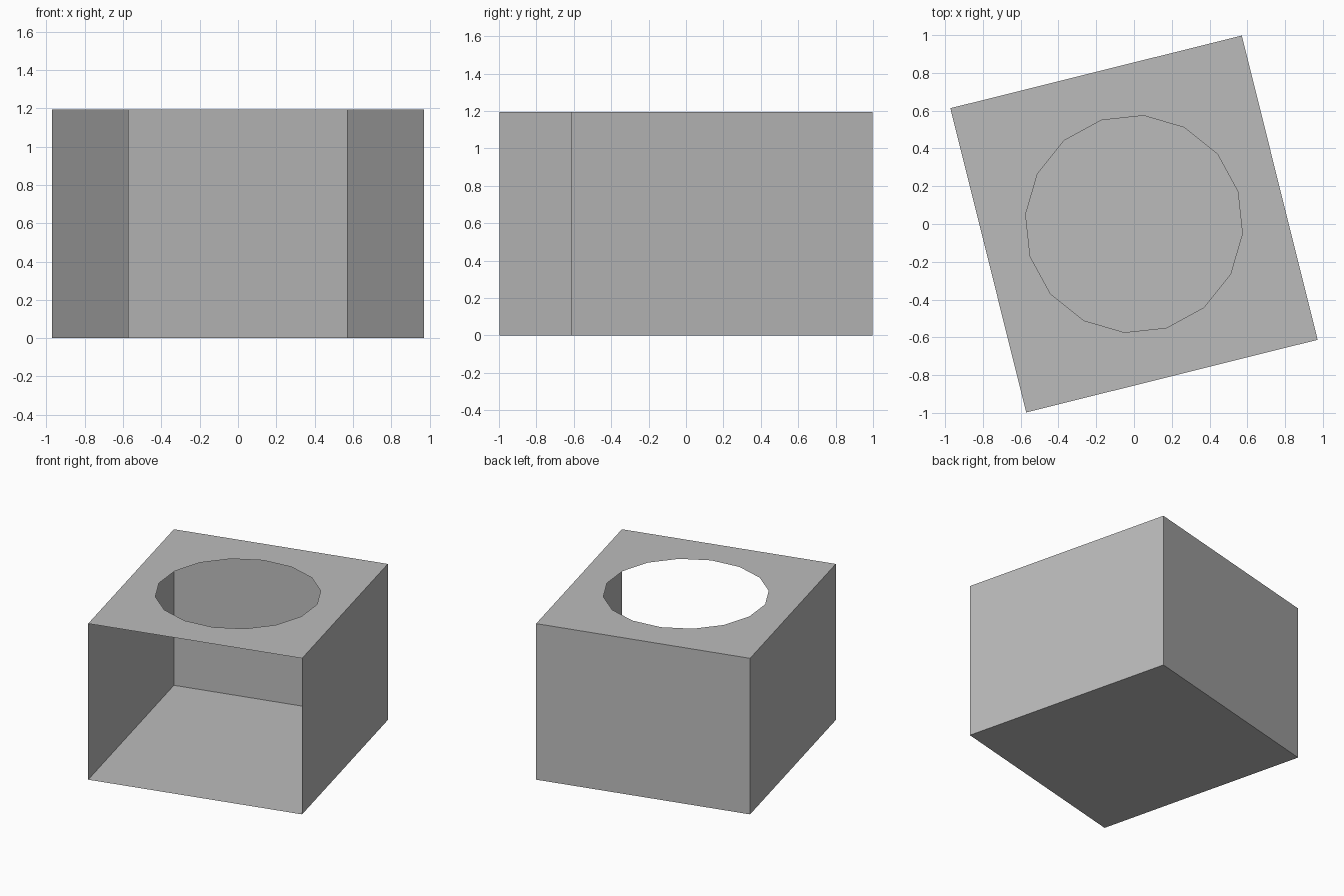
import bpy
import bmesh
from math import radians
from mathutils import Matrix

cube = bpy.data.objects.get("Cube")
if cube:
    bpy.data.objects.remove(cube, do_unlink=True)

WIDTH, DEPTH, HEIGHT = 1.59, 1.66, 1.195
TURN = radians(14)
HOLE_RADIUS, HOLE_SIDES, HOLE_TURN = 0.576, 16, radians(3.4)

grey = bpy.data.materials.new("plain grey")
grey.use_nodes = True
colour = (0.5, 0.5, 0.5, 1)
grey.diffuse_color = colour
grey.node_tree.nodes["Principled BSDF"].inputs["Base Color"].default_value = colour


def add_part(name, bm):
    """Turn a mesh into a flat-shaded object, rotated with the whole box."""
    mesh = bpy.data.meshes.new(name)
    bm.to_mesh(mesh)
    bm.free()
    mesh.materials.append(grey)
    obj = bpy.data.objects.new(name, mesh)
    obj.rotation_euler.z = TURN
    bpy.context.collection.objects.link(obj)


# Thin shell: floor, back and both side walls, with the front and top left open
bm = bmesh.new()
box = Matrix.Translation((0, 0, HEIGHT / 2)) @ Matrix.Diagonal((WIDTH, DEPTH, HEIGHT, 1))
bmesh.ops.create_cube(bm, size=1, matrix=box)
bm.normal_update()
openings = [f for f in bm.faces if f.normal.z > 0.5 or f.normal.y < -0.5]
bmesh.ops.delete(bm, geom=openings, context="FACES")
add_part("box_shell", bm)

# Roof panel with a round hole
bm = bmesh.new()
corners = [bm.verts.new((sx * WIDTH / 2, sy * DEPTH / 2, HEIGHT))
           for sx, sy in ((-1, -1), (1, -1), (1, 1), (-1, 1))]
for i, corner in enumerate(corners):
    bm.edges.new((corners[i - 1], corner))
hole = Matrix.Translation((0, 0, HEIGHT)) @ Matrix.Rotation(HOLE_TURN, 4, "Z")
bmesh.ops.create_circle(bm, segments=HOLE_SIDES, radius=HOLE_RADIUS, matrix=hole)
bmesh.ops.triangle_fill(bm, edges=bm.edges[:], use_beauty=True, normal=(0, 0, 1))
add_part("roof_panel", bm)
